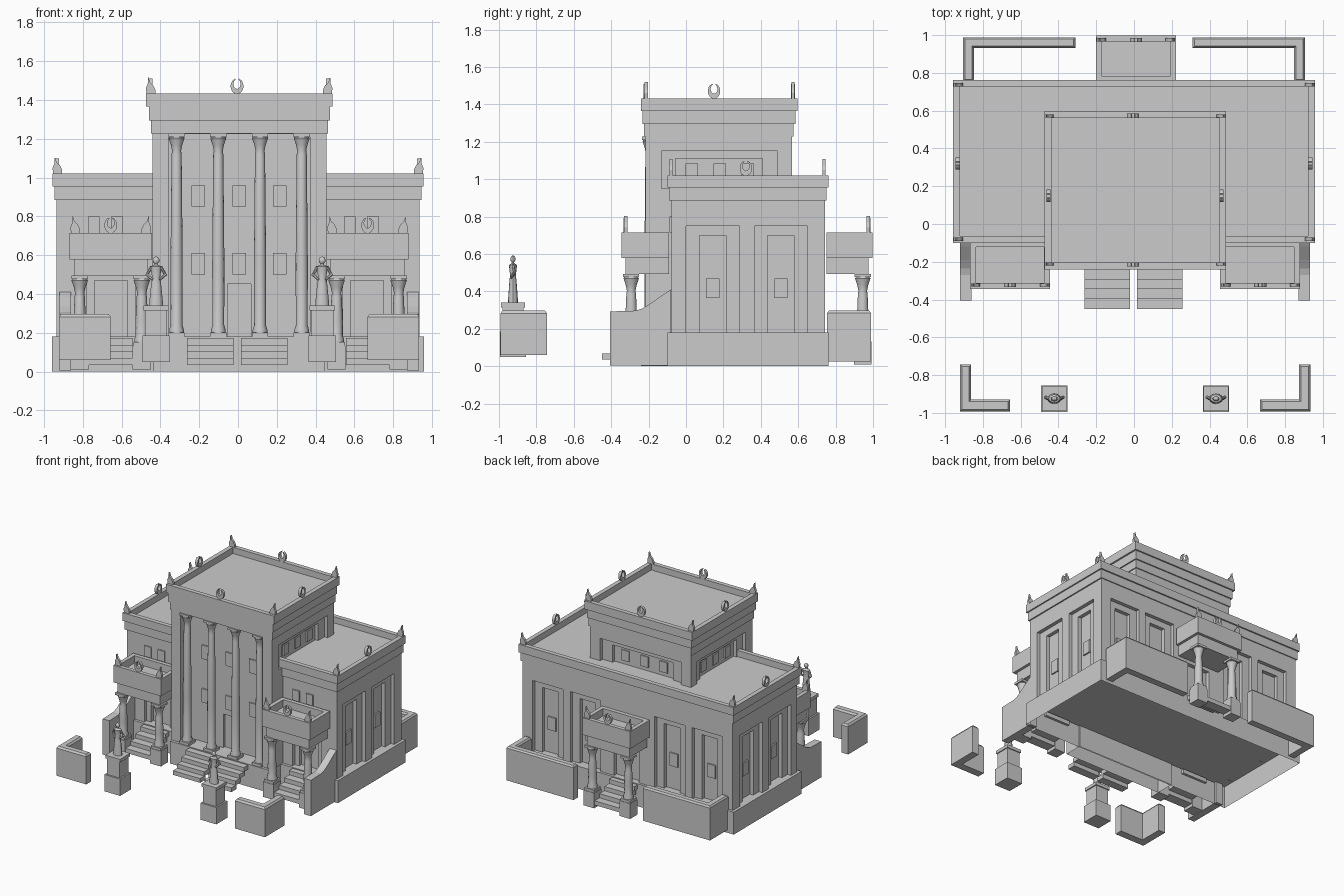
import bpy, bmesh, math
from mathutils import Vector, Matrix

if "Cube" in bpy.data.objects:
    bpy.data.objects.remove(bpy.data.objects["Cube"])

CX = 0.006  # mirror plane of the facade parts


def finish(bm, name, smooth=False):
    bmesh.ops.recalc_face_normals(bm, faces=bm.faces)
    me = bpy.data.meshes.new(name)
    bm.to_mesh(me)
    bm.free()
    if smooth:
        me.shade_smooth()
        me.set_sharp_from_angle(angle=math.radians(35))
    ob = bpy.data.objects.new(name, me)
    bpy.context.collection.objects.link(ob)
    return ob


def add_box(bm, x0, x1, y0, y1, z0, z1):
    m = Matrix.Translation(((x0 + x1) / 2, (y0 + y1) / 2, (z0 + z1) / 2)) @ Matrix.Diagonal((x1 - x0, y1 - y0, z1 - z0, 1))
    return bmesh.ops.create_cube(bm, size=1, matrix=m)['verts']


def boxes(name, *dims):
    bm = bmesh.new()
    for d in dims:
        add_box(bm, *d)
    return finish(bm, name)


def open_box(name, *d):
    bm = bmesh.new()
    add_box(bm, *d)
    low = min(bm.faces, key=lambda f: f.calc_center_median().z)
    bmesh.ops.delete(bm, geom=[low], context='FACES_ONLY')
    return finish(bm, name)


def tray(name, x0, x1, y0, y1, z0, z1, rim=0.05, depth=0.05):
    """Slab whose top is sunk inside a parapet."""
    bm = bmesh.new()
    add_box(bm, x0, x1, y0, y1, z0, z1)
    top = max(bm.faces, key=lambda f: f.calc_center_median().z)
    bmesh.ops.inset_region(bm, faces=[top], thickness=rim)
    r = bmesh.ops.extrude_face_region(bm, geom=[top])
    bmesh.ops.translate(bm, vec=(0, 0, -depth), verts=[v for v in r['geom'] if isinstance(v, bmesh.types.BMVert)])
    if top.is_valid:
        bmesh.ops.delete(bm, geom=[top], context='FACES_ONLY')
    return finish(bm, name)


def prism(name, pts, vec, cap=0.0, matrix=None):
    """Extruded outline, optionally with a chamfered cap."""
    bm = bmesh.new()
    f = bm.faces.new([bm.verts.new(p) for p in pts])
    r = bmesh.ops.extrude_face_region(bm, geom=[f])
    bmesh.ops.translate(bm, vec=vec, verts=[v for v in r['geom'] if isinstance(v, bmesh.types.BMVert)])
    bmesh.ops.recalc_face_normals(bm, faces=bm.faces)
    if cap:
        top = max(bm.faces, key=lambda f: f.calc_center_median().z)
        bmesh.ops.inset_region(bm, faces=[top], thickness=cap, depth=cap)
    if matrix:
        bm.transform(matrix)
    return finish(bm, name)


def lathe(name, prof, loc, n=14, sy=1.0):
    bm = bmesh.new()
    rings = [[bm.verts.new((loc[0] + r * math.cos(2 * math.pi * i / n), loc[1] + sy * r * math.sin(2 * math.pi * i / n),
                            loc[2] + z)) for i in range(n)] for r, z in prof]
    for a, b in zip(rings, rings[1:]):
        for i in range(n):
            bm.faces.new((a[i], a[(i + 1) % n], b[(i + 1) % n], b[i]))
    bm.faces.new(rings[0])
    bm.faces.new(rings[-1])
    return finish(bm, name, True)


def carve(ob, *cutter_sets):
    cutters = [boxes('cutter', *c) for c in cutter_sets]
    for c in cutters:
        m = ob.modifiers.new('cut', 'BOOLEAN')
        m.operation, m.solver, m.object = 'DIFFERENCE', 'EXACT', c
    dg = bpy.context.evaluated_depsgraph_get()
    me = bpy.data.meshes.new_from_object(ob.evaluated_get(dg))
    ob.modifiers.clear()
    ob.data = me
    for c in cutters:
        bpy.data.objects.remove(c)


def column(name, x, y, z0, z1, r):
    h = z1 - z0
    prof = [(r * .9, .02), (r * .9, .035), (r * .72, .06), (r * .75, h * .35), (r * .62, h - .11),
            (r * .55, h - .09), (r * .7, h - .06), (r * .98, h - .025), (r * .85, h - .015)]
    lathe(name, prof, (x, y, z0))
    boxes(name + '_blocks', (x - r, x + r, y - r, y + r, z0, z0 + .022), (x - r, x + r, y - r, y + r, z1 - .018, z1))


def stairs(name, x0, x1, y_front, y_back, z0=.035, z1=.172, n=4):
    d, h = (y_back - y_front) / n, (z1 - z0) / n
    boxes(name, *[(x0, x1, *sorted((y_front + i * d, y_front + min(n, i + 1.3) * d)), z0 + i * h, z0 + (i + 1) * h)
                  for i in range(n)])


def place(x, y, z, rot):
    return Matrix.Translation((x, y, z)) @ Matrix.Rotation(rot, 4, 'Z')


def crescent(x, y, z, rot=0):
    A = [math.radians(110 + 320 * i / 16) for i in range(17)]
    pts = [(.033 * math.cos(a), -.011, .041 + .041 * math.sin(a)) for a in A]
    pts += [(.018 * math.cos(a), -.011, .052 + .025 * math.sin(a)) for a in reversed(A)]
    prism('crescent_finial', pts, (0, .022, 0), matrix=place(x, y, z, rot))


def horn(x, y, z, s):
    p = [(-.024, 0), (.022, 0), (.026, .03), (.016, .055), (.014, .09), (.004, .06), (-.012, .045), (-.024, .02)]
    prism('corner_horn', [(s * a, -.009, b) for a, b in p], (0, .018, 0), matrix=place(x, y, z, 0))


# base, open underneath
open_box('base', -.958, .958, -.10, .762, 0, .18)
open_box('tower_base', -.435, .447, -.24, -.09, 0, .18)

# wings: nested wall panels on sides and back, small windows and doors in front
wing = boxes('wings_body', (-.935, .935, -.078, .742, .178, .89))
outer, inner, win = [], [], []
for s in (-1, 1):
    for y in (.143, .507):
        outer.append((*sorted((s * .905, s * 1)), y - .142, y + .142, .178, .75))
        inner.append((*sorted((s * .875, s * 1)), y - .07, y + .07, .178, .70))
        win.append((*sorted((s * .865, s * .887)), y - .035, y + .035, .365, .47))
    for x in (.375, .71):
        outer.append((s * x - .135, s * x + .135, .712, .8, .178, .75))
        inner.append((s * x - .07, s * x + .07, .682, .8, .178, .70))
        win.append((s * x - .035, s * x + .035, .67, .694, .365, .47))
    dx = CX + s * .66
    outer.append((dx - .125, dx + .125, -.2, -.05, .178, .51))
    inner.append((dx - .085, dx + .085, -.2, -.02, .178, .47))
    for o in (-.09, .03):
        win.append((dx + o - .03, dx + o + .03, -.088, -.07, .715, .80))
outer.append((-.10, .12, .71, .8, .178, .47))
carve(wing, outer, inner)
boxes('wing_windows', *win)
boxes('wing_cornice', (-.946, .946, -.09, .75, .885, .955))
tray('wing_roof', -.957, .957, -.10, .762, .955, 1.02)

# central tower with columned niche and clerestory panels
L, R, F, B = -.44, .455, -.217, .567
tower = boxes('tower_body', (L, R, F, B, .178, 1.24))
shallow = [(CX - .365, CX + .365, -.3, -.11, .18, 1.225)]
deep, win = [], []
for x, s in ((L, 1), (R, -1)):
    shallow.append((*sorted((x - s * .1, x + s * .03)), -.13, .49, .95, 1.15))
    deep.append((*sorted((x - s * .1, x + s * .055)), -.055, .41, .95, 1.11))
    for y in (.03, .18, .33):
        win.append((*sorted((x + s * .045, x + s * .065)), y - .034, y + .034, 1.0, 1.085))
shallow.append((CX - .36, CX + .36, B - .03, B + .1, .95, 1.15))
deep.append((CX - .27, CX + .27, B - .055, B + .1, .95, 1.11))
win += [(CX + o - .034, CX + o + .034, B - .065, B - .045, 1.0, 1.085) for o in (-.17, 0, .17)]
for o in (-.21, 0, .21):
    win += [(CX + o - .035, CX + o + .035, -.12, -.1, z, z + .11) for z in (.5, .85)]
deep.append((CX - .06, CX + .06, -.2, -.09, .18, .45))
carve(tower, shallow, deep)
boxes('tower_windows', *win)
boxes('tower_cornice', (L - .008, R + .008, F - .008, B + .008, 1.228, 1.30),
      (L - .018, R + .018, F - .016, B + .018, 1.295, 1.367))
tray('tower_roof', -.473, .487, -.24, .597, 1.365, 1.432)
for i in range(4):
    column('tower_column', CX + (i - 1.5) * .215, -.192, .18, 1.228, .042)
stairs('front_stairs', -.263, -.022, -.45, -.24)
stairs('front_stairs', .015, .256, -.45, -.24)


# entrance porches
def porch(cx, hw, y_out, y_in, name):
    s = 1 if y_out > y_in else -1
    tray(name + '_roof', cx - hw, cx + hw, *sorted((y_in, y_out)), .578, .715, .045, .06)
    boxes(name + '_lintel', (cx - hw + .022, cx + hw - .022, *sorted((y_in, y_out - s * .022)), .492, .58))
    yc = y_out - s * .052
    for x in (cx - hw + .052, cx + hw - .052):
        column(name + '_column', x, yc, .13, .494, .043)
        boxes(name + '_pedestal', (x - .047, x + .047, yc - .047, yc + .047, .01, .132))
    stairs(name + '_stairs', cx - hw + .1, cx + hw - .1, y_out - s * .01, y_in - s * .01)
    for x, k in ((cx - hw + .03, 1), (cx + hw - .03, -1)):
        horn(x, y_out - s * .022, .713, -k)
    crescent(cx, y_out - s * .022, .713)


for s in (-1, 1):
    porch(CX + s * .662, .212, -.345, -.09, 'front_porch')
porch(.01, .212, .997, .75, 'rear_porch')

# garden walls, curved ramp walls, statues
for s in (-1, 1):
    X = lambda v: CX + s * v
    prism('front_corner_wall', [(X(a), b, .06) for a, b in ((.928, -.743), (.928, -.992), (.662, -.992), (.662, -.93),
          (.868, -.93), (.868, -.743))], (0, 0, .222), .015)
    prism('rear_garden_wall', [(s * a, b, .025) for a, b in ((.905, .755), (.905, .988), (.31, .988), (.31, .932),
          (.848, .932), (.848, .755))], (0, 0, .26), .013)
    prism('ramp_wall', [(X(.866), a, b) for a, b in ((-.405, .005), (-.08, .005), (-.08, .41), (-.12, .385), (-.19, .335),
          (-.235, .308), (-.27, .297), (-.405, .293))], (s * .06, 0, 0))
    px, py = X(.428), -.925
    boxes('statue_pedestal', (px - .07, px + .07, py - .07, py + .07, .05, .185),
          (px - .057, px + .057, py - .057, py + .057, .18, .318), (px - .065, px + .065, py - .065, py + .065, .315, .34))
    lathe('statue_robe', [(.036, 0), (.034, .03), (.026, .11), (.021, .15), (.027, .19), (.03, .203), (.01, .212), (.008, .218),
                          (.016, .226), (.018, .238), (.013, .249), (.004, .254)], (px, py, .338), 12, .75)
    bm = bmesh.new()
    for k in (-1, 1):
        path = [Vector((px + k * .026, py, .537)), Vector((px + k * .047, py + .008, .50)), Vector((px + k * .02, py - .01, .475))]
        for a, b in zip(path, path[1:]):
            m = Matrix.Translation((a + b) / 2) @ (b - a).to_track_quat('Z', 'Y').to_matrix().to_4x4()
            bmesh.ops.create_cone(bm, cap_ends=True, segments=8, radius1=.009, radius2=.007, depth=(b - a).length + .006, matrix=m)
    finish(bm, 'statue_arms', True)

# roof finials
for s in (-1, 1):
    for y in (-.08, .738):
        horn(s * .93, y, 1.018, s)
    crescent(s * .933, .32, 1.018, math.pi / 2)
    for y in (-.212, .572):
        horn(CX + s * .455, y, 1.43, s)
    crescent(CX + s * .458, .15, 1.43, math.pi / 2)
for y in (-.215, .573):
    crescent(-.005, y, 1.43)
